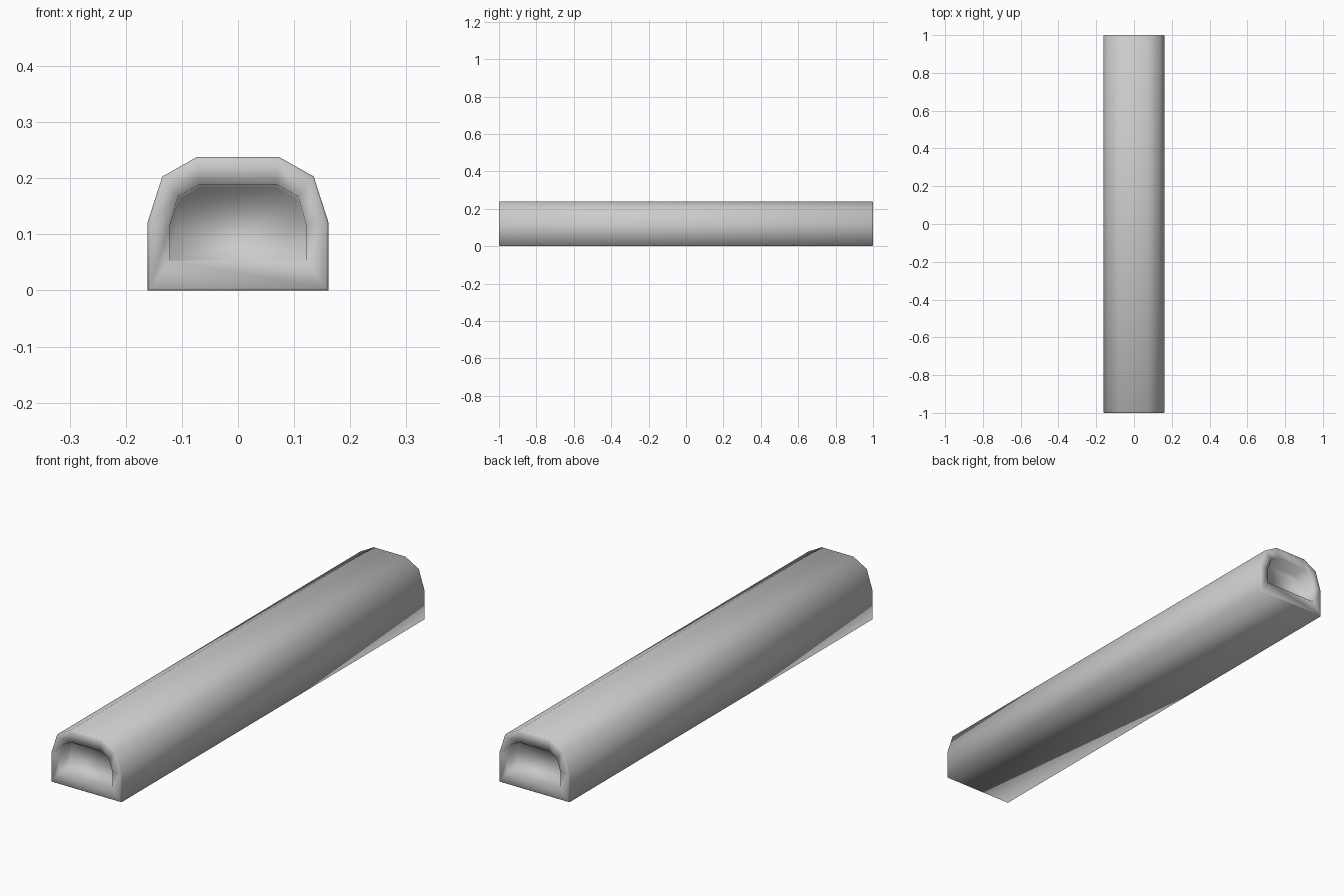
import bpy, bmesh

if "Cube" in bpy.data.objects:
    bpy.data.objects.remove(bpy.data.objects["Cube"])

# Half cross-sections (x, z), bottom to top
OUTER = [(0.161, 0.0), (0.161, 0.122), (0.135, 0.203), (0.073, 0.238)]
RIM = [(0.157, 0.004), (0.157, 0.121), (0.132, 0.200), (0.072, 0.234)]
OPENING = [(0.122, 0.053), (0.122, 0.115), (0.107, 0.168), (0.068, 0.189)]
RECESS = [(0.120, 0.054), (0.120, 0.112), (0.104, 0.163), (0.066, 0.184)]
DEPTH = 0.06
EDGE = 0.004

bm = bmesh.new()


def ring(half, y):
    pts = half + [(-x, z) for x, z in reversed(half)]
    return [bm.verts.new((x, y, z)) for x, z in pts]


def bridge(a, b):
    n = len(a)
    for i in range(n):
        j = (i + 1) % n
        bm.faces.new((a[i], a[j], b[j], b[i]))


# Front recess, front rim, long shell, back rim, back recess
rings = [
    ring(RECESS, -1 + DEPTH),
    ring(OPENING, -1),
    ring(RIM, -1),
    ring(OUTER, -1 + EDGE),
    ring(OUTER, 1 - EDGE),
    ring(RIM, 1),
    ring(OPENING, 1),
    ring(RECESS, 1 - DEPTH),
]
for a, b in zip(rings, rings[1:]):
    bridge(a, b)

# Closed ends of the recesses
bm.faces.new(rings[0])
bm.faces.new(rings[-1])
bmesh.ops.recalc_face_normals(bm, faces=bm.faces)
for f in bm.faces:
    f.smooth = True

mesh = bpy.data.meshes.new("arched_bar")
bm.to_mesh(mesh)
bm.free()
bpy.context.collection.objects.link(bpy.data.objects.new("arched_bar", mesh))
